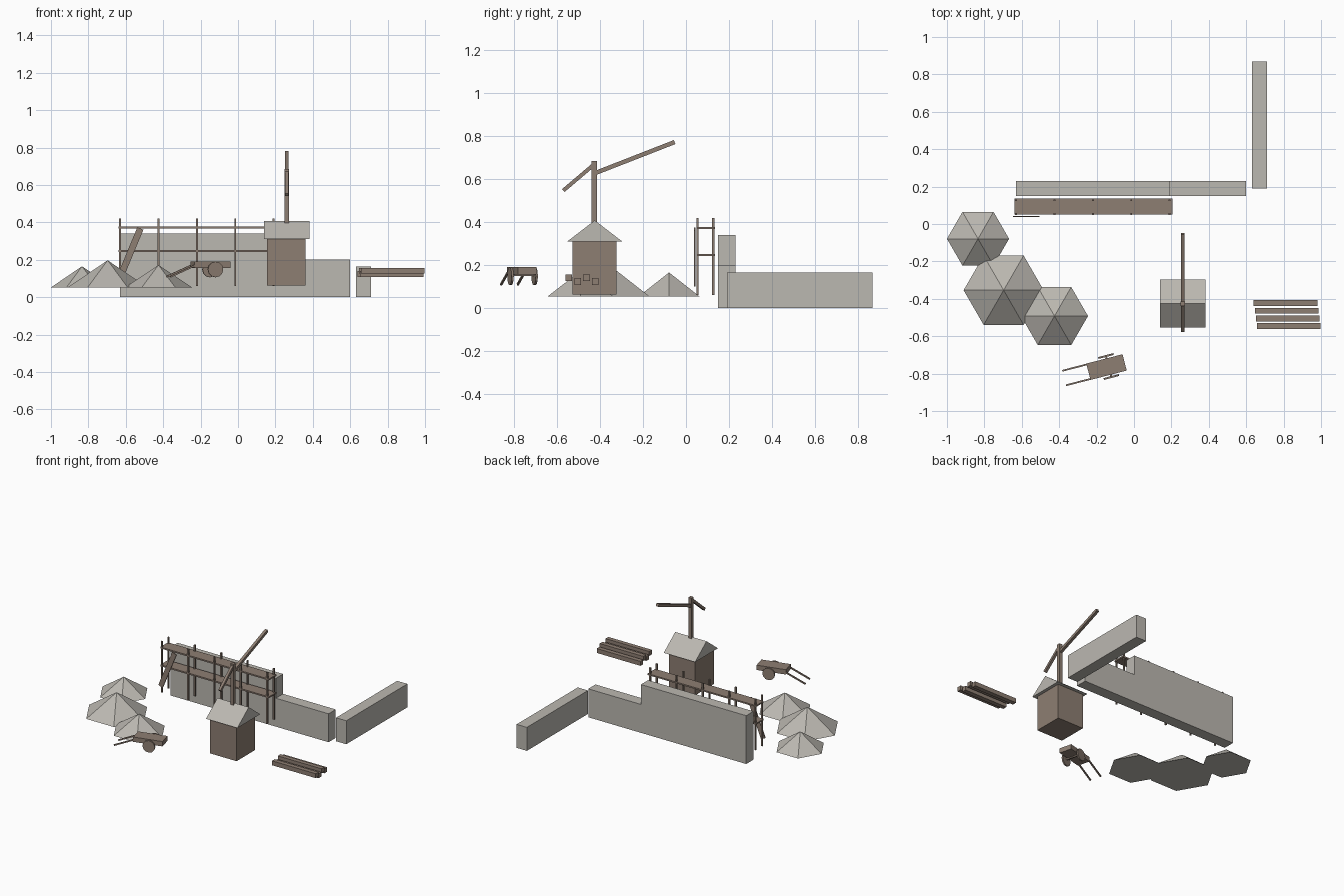
import bpy, math
from mathutils import Vector, Matrix

cube = bpy.data.objects.get("Cube")
if cube:
    bpy.data.objects.remove(cube, do_unlink=True)


def material(name, rgb):
    m = bpy.data.materials.new(name)
    m.use_nodes = True
    m.diffuse_color = (*rgb, 1)
    m.node_tree.nodes["Principled BSDF"].inputs["Base Color"].default_value = (*rgb, 1)
    return m


STONE = material("pale stone", (0.50, 0.48, 0.44))
WOOD = material("brown timber", (0.27, 0.21, 0.17))


def finish(name, mat):
    ob = bpy.context.object
    ob.name = name
    ob.data.materials.append(mat)
    return ob


def box(name, mat, lo, hi):
    """Box between two opposite corners."""
    lo, hi = Vector(lo), Vector(hi)
    bpy.ops.mesh.primitive_cube_add(size=1)
    ob = finish(name, mat)
    ob.data.transform(Matrix.Translation((lo + hi) / 2) @ Matrix.Diagonal((*(hi - lo), 1)))
    return ob


def beam(name, a, b, width, depth):
    """Squared timber running from a to b; width lies along x, or along y for beams in x."""
    a, b = Vector(a), Vector(b)
    z = (b - a).normalized()
    side = Vector((1, 0, 0)) if abs(z.x) < 0.01 else Vector((0, 1, 0))
    y = z.cross(side).normalized()
    x = y.cross(z)
    turn = Matrix((x, y, z)).transposed().to_4x4()
    bpy.ops.mesh.primitive_cube_add(size=1)
    ob = finish(name, WOOD)
    ob.data.transform(Matrix.Translation((a + b) / 2) @ turn
                      @ Matrix.Diagonal((width, depth, (b - a).length, 1)))
    return ob


# Stone walls
box("tall_wall", STONE, (-0.63, 0.15, 0), (0.19, 0.23, 0.34))
box("low_wall", STONE, (0.19, 0.15, 0), (0.60, 0.23, 0.20))
box("side_wall", STONE, (0.63, 0.19, 0), (0.71, 0.87, 0.165))

# Scaffold: poles, two decks and a leaning plank
for i in range(5):
    for row, y in (("front", 0.053), ("back", 0.127)):
        x = -0.63 + 0.205 * i
        beam(f"scaffold_pole_{row}_{i + 1}", (x, y, 0.06), (x, y, 0.42), 0.01, 0.01)
for name, z in (("lower", 0.247), ("upper", 0.372)):
    box(f"{name}_scaffold_deck", WOOD, (-0.64, 0.05, z - 0.005), (0.205, 0.135, z + 0.005))
beam("leaning_plank", (-0.63, 0.04, 0.107), (-0.522, 0.04, 0.367), 0.007, 0.035)

# Crane hut with a gabled roof
box("hut_body", WOOD, (0.155, -0.53, 0.062), (0.36, -0.323, 0.31))
roof = box("hut_roof", STONE, (0.138, -0.553, 0.31), (0.382, -0.298, 0.408))
for v in roof.data.vertices:
    if v.co.z > 0.35:
        v.co.y = -0.4255
bpy.context.view_layer.objects.active = roof
bpy.ops.object.mode_set(mode='EDIT')
bpy.ops.mesh.select_all(action='SELECT')
bpy.ops.mesh.remove_doubles(threshold=0.001)
bpy.ops.object.mode_set(mode='OBJECT')

# Crane
beam("crane_mast", (0.26, -0.427, 0.38), (0.26, -0.427, 0.685), 0.025, 0.025)
beam("crane_jib", (0.26, -0.427, 0.627), (0.26, -0.053, 0.773), 0.02, 0.02)
beam("crane_counter_arm", (0.26, -0.427, 0.67), (0.26, -0.572, 0.547), 0.018, 0.018)

# Timber stack, alternating in height
for i in range(4):
    x, y, z = 0.64 + 0.006 * i, -0.423 - 0.041 * i, 0.123 + 0.018 * (i % 2)
    beam(f"stacked_timber_{i + 1}", (x, y, z), (x + 0.34, y, z), 0.031, 0.031)

# Six-sided stone heaps
heaps = (("back", -0.834, -0.079, 0.166, 0.165),
         ("middle", -0.697, -0.354, 0.214, 0.197),
         ("front", -0.425, -0.492, 0.179, 0.172))
for name, x, y, r, top in heaps:
    bpy.ops.mesh.primitive_cone_add(vertices=6, radius1=r, radius2=0, depth=top - 0.052,
                                    location=(x, y, (top + 0.052) / 2),
                                    rotation=(0, 0, math.radians(30)))
    finish(f"{name}_stone_heap", STONE)

# Handcart, built along x and then turned into place
parts = [box("cart_bed", WOOD, (-0.1, -0.045, 0.156), (0.1, 0.045, 0.19))]
for side, s in (("left", 1), ("right", -1)):
    parts.append(beam(f"{side}_cart_handle", (-0.07, 0.04 * s, 0.181),
                      (-0.232, 0.04 * s, 0.109), 0.009, 0.009))
    bpy.ops.mesh.primitive_cylinder_add(vertices=12, radius=0.042, depth=0.01)
    wheel = finish(f"{side}_cart_wheel", WOOD)
    wheel.data.transform(Matrix.Translation((0.012, 0.058 * s, 0.148))
                         @ Matrix.Rotation(math.pi / 2, 4, 'X'))
    parts.append(wheel)
parts.append(box("cart_axle", WOOD, (0.007, -0.058, 0.148), (0.017, 0.058, 0.158)))
for ob in parts:
    ob.location = (-0.147, -0.765, 0)
    ob.rotation_euler.z = math.radians(14.5)
